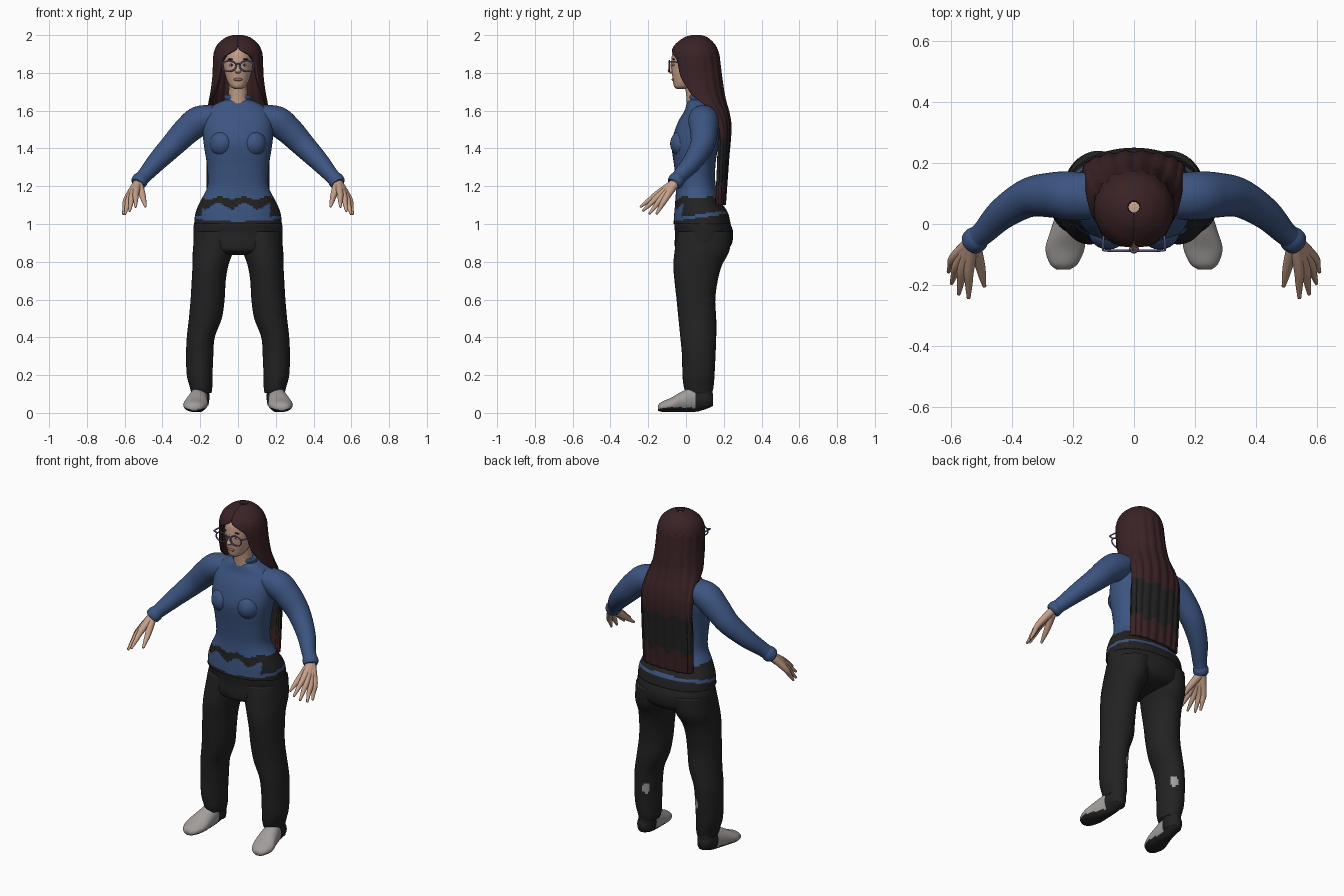
import bpy, bmesh, math
from mathutils import Vector

cube = bpy.data.objects.get("Cube")
if cube:
    bpy.data.objects.remove(cube)


def material(name, r, g, b):
    m = bpy.data.materials.new(name)
    m.diffuse_color = (r, g, b, 1)
    m.use_nodes = True
    m.node_tree.nodes["Principled BSDF"].inputs["Base Color"].default_value = (r, g, b, 1)
    return m


BLUE = material("sweater blue", .045, .09, .22)
BLACK = material("charcoal black", .016, .016, .016)
HAIR = material("dark auburn", .042, .016, .018)
SKIN = material("skin", .56, .35, .25)
GREY = material("shoe grey", .36, .34, .33)
LILAC = material("frame lilac", .14, .12, .28)
LIP = material("lip rose", .34, .13, .11)
WHITE = material("eye white", .6, .57, .55)


def smooth(keys, n=8):
    """Catmull-Rom samples through a list of equal-length tuples."""
    out = []
    for i in range(len(keys) - 1):
        p = [keys[max(0, min(len(keys) - 1, i + k))] for k in (-1, 0, 1, 2)]
        for j in range(n):
            t = j / n
            out.append(tuple(b + .5 * t * (c - a + t * (2*a - 5*b + 4*c - d + t * (3*(b - c) + d - a)))
                             for a, b, c, d in zip(*p)))
    return out + [tuple(keys[-1])]


def skin_rows(name, rows, mats, rule=None, closed=True):
    """Bridge rows of points into one smooth surface; rule picks each face's material."""
    bm = bmesh.new()
    vs = [[bm.verts.new(p) for p in row] for row in rows]
    n = len(rows[0])
    for a, b in zip(vs, vs[1:]):
        for i in range(n if closed else n - 1):
            j = (i + 1) % n
            bm.faces.new((a[i], a[j], b[j], b[i]))
    if closed:
        bm.faces.new(vs[0])
        bm.faces.new(vs[-1])
    bmesh.ops.recalc_face_normals(bm, faces=bm.faces)
    if rule:
        bm.normal_update()
        for f in bm.faces:
            f.material_index = rule(f.calc_center_median(), f.normal)
    me = bpy.data.meshes.new(name)
    bm.to_mesh(me)
    bm.free()
    for m in mats:
        me.materials.append(m)
    me.shade_smooth()
    ob = bpy.data.objects.new(name, me)
    bpy.context.collection.objects.link(ob)
    return ob


def loft(name, keys, mats, rule=None, axis="Z", side=1, seg=40, power=1, floor=None, n=8):
    """Oval rings (x, y, z, a, b) across an axis, or across the path when axis is T."""
    ks = smooth(keys, n)
    rows = []
    for i, (x, y, z, a, b) in enumerate(ks):
        u, v = Vector((1, 0, 0)), Vector((0, 1, 0) if axis == "Z" else (0, 0, 1))
        if axis == "T":
            t = (Vector(ks[min(i + 1, len(ks) - 1)][:3]) - Vector(ks[max(i - 1, 0)][:3])).normalized()
            u = t.cross(Vector((0, 0, 1))).normalized()
            v = u.cross(t)
        row = []
        for k in range(seg):
            c, s = math.cos(math.tau * k / seg), math.sin(math.tau * k / seg)
            p = Vector((x, y, z)) + u * a * math.copysign(abs(c)**power, c) + v * b * math.copysign(abs(s)**power, s)
            if floor is not None:
                p.z = max(p.z, floor)
            row.append((p.x * side, p.y, p.z))
        rows.append(row)
    return skin_rows(name, rows, mats, rule)


def span(z, rx, front, back, x=0):
    return (x, (front + back) / 2, z, rx, (back - front) / 2)


def blob(name, loc, scale, mat):
    bpy.ops.mesh.primitive_uv_sphere_add(segments=24, ring_count=14, radius=1, location=loc)
    ob = bpy.context.object
    ob.name, ob.scale = name, scale
    ob.data.materials.append(mat)
    ob.data.shade_smooth()
    return ob


def wire(name, points, radius, mat, cyclic=False):
    cu = bpy.data.curves.new(name, "CURVE")
    cu.dimensions, cu.bevel_depth, cu.bevel_resolution = "3D", radius, 2
    sp = cu.splines.new("POLY")
    sp.points.add(len(points) - 1)
    for q, p in zip(sp.points, points):
        q.co = (*p, 1)
    sp.use_cyclic_u = cyclic
    cu.materials.append(mat)
    ob = bpy.data.objects.new(name, cu)
    bpy.context.collection.objects.link(ob)


# Sweater body, with the dark waistband showing through above the hem
def waist_rule(c, n):
    hem = 1.015 + .14 * (c.y + .06)
    front = c.y < 0 and abs(c.x + .01) < .18
    low = 1.095 + .018 * math.sin(c.x * 45) if front else hem + .018
    high = 1.138 + .008 * math.sin(c.x * 50)
    return int(c.z < hem or low < c.z < high)


torso = [(1.0, .232, -.066, .236), (1.06, .225, -.062, .222), (1.12, .2, -.057, .185),
         (1.2, .162, -.053, .158), (1.3, .163, -.062, .155), (1.4, .178, -.075, .168),
         (1.46, .185, -.07, .178), (1.54, .185, -.042, .183), (1.6, .165, -.008, .175),
         (1.64, .11, .005, .15), (1.66, .06, .02, .13)]
loft("sweater_body", [span(*k) for k in torso], [BLUE, BLACK], waist_rule, seg=96, power=.88)
loft("collar", [(0, .075, 1.625, .08, .066), (0, .072, 1.65, .07, .06), (0, .07, 1.67, .074, .062),
                (0, .07, 1.683, .07, .058), (0, .07, 1.68, .05, .045)], [BLUE])

# Trousers: hips, then legs
hips = [(1.06, .218, -.053, .21), (1.0, .233, -.062, .236), (.95, .236, -.058, .25),
        (.89, .232, -.06, .24), (.855, .19, -.05, .2), (.835, .06, .0, .12)]
loft("trouser_hips", [span(*k) for k in hips], [BLACK], seg=64)
leg = [(.96, .11, -.045, .24, .118), (.86, .107, -.06, .23, .132), (.78, .095, -.067, .19, .146),
       (.7, .09, -.061, .168, .155), (.6, .09, -.05, .155, .161), (.5, .087, -.04, .16, .173),
       (.4, .074, -.03, .16, .197), (.3, .072, -.021, .156, .203), (.2, .068, -.019, .151, .203),
       (.14, .06, -.012, .146, .196), (.105, .054, .0, .138, .194)]


def calf_patch(c, n):
    d = Vector((abs(c.x) - .168, c.y - .142, (c.z - .31) * .75))
    return int(d.length < .024)


foot = [(.232, -.149, .026, .022, .014), (.23, -.13, .032, .046, .026), (.226, -.08, .042, .064, .038),
        (.216, -.02, .058, .057, .056), (.206, .05, .073, .046, .068), (.202, .11, .072, .044, .05),
        (.2, .142, .066, .024, .03)]


def shoe_rule(c, n):
    return int(c.y > .05 or n.z < -.5)


# Arms, cuffs and hands, thumb first among the digits
arm = [(.1, .09, 1.575, .07, .055), (.2, .092, 1.548, .08, .078), (.27, .095, 1.495, .074, .074),
       (.345, .086, 1.418, .064, .064), (.43, .035, 1.33, .052, .052),
       (.49, -.025, 1.262, .04, .041), (.522, -.052, 1.228, .036, .038)]
cuff = [(.505, -.037, 1.246, .036, .037), (.518, -.05, 1.232, .043, .043), (.53, -.06, 1.215, .04, .04),
        (.532, -.062, 1.212, .028, .028)]
digits = {"thumb": [(.525, -.07, 1.205), (.505, -.135, 1.148), (.49, -.205, 1.092)],
          "index_finger": [(.53, -.055, 1.22), (.541, -.15, 1.16), (.542, -.243, 1.09)],
          "middle_finger": [(.53, -.055, 1.22), (.561, -.145, 1.147), (.574, -.23, 1.068)],
          "ring_finger": [(.53, -.055, 1.22), (.577, -.13, 1.135), (.598, -.195, 1.052)],
          "little_finger": [(.53, -.055, 1.22), (.589, -.11, 1.132), (.608, -.157, 1.052)]}

for side, tag in ((1, "left"), (-1, "right")):
    loft(tag + "_trouser_leg", [span(*k) for k in leg], [BLACK, GREY], calf_patch, side=side, seg=56)
    loft(tag + "_shoe", foot, [GREY, BLACK], shoe_rule, axis="Y", side=side, floor=.006)
    loft(tag + "_trouser_heel", [(.198, .085, .13, .045, .056), (.198, .088, .07, .046, .054),
                                 (.2, .09, .04, .043, .05)], [BLACK], side=side)
    loft(tag + "_sleeve", arm, [BLUE], axis="T", side=side)
    loft(tag + "_cuff", cuff, [BLUE], axis="T", side=side)
    for name, path in digits.items():
        mid = tuple((a + b) / 2 for a, b in zip(path[1], path[2]))
        widths = (.024, .017, .0125, .006)
        loft(f"{tag}_{name}", [(*p, w, w) for p, w in zip((path[0], path[1], mid, path[2]), widths)],
             [SKIN], axis="T", side=side, seg=16, n=5)
    blob(tag + "_bust", (side * .085, -.02, 1.425), (.066, .064, .07), BLUE)

# Head and neck
head = [(1.715, .02, -.05, .0), (1.73, .042, -.064, .04), (1.77, .062, -.071, .085), (1.82, .074, -.077, .12),
        (1.87, .08, -.077, .135), (1.92, .078, -.066, .14), (1.965, .05, -.02, .11)]
loft("head", [span(*k) for k in head], [SKIN], seg=48)
loft("neck", [(0, .06, 1.63, .058, .055), (0, .05, 1.69, .05, .05), (0, .04, 1.77, .048, .05)], [SKIN])
loft("nose", [(0, -.07, 1.858, .006, .008), (0, -.076, 1.83, .01, .012), (0, -.08, 1.81, .016, .017),
              (0, -.076, 1.798, .01, .008)], [SKIN], seg=20)
blob("lips", (0, -.068, 1.765), (.024, .008, .008), LIP)
for side, tag in ((1, "left"), (-1, "right")):
    blob(tag + "_eye", (side * .034, -.066, 1.842), (.014, .006, .007), WHITE)
    blob(tag + "_iris", (side * .034, -.07, 1.842), (.006, .004, .006), BLACK)
    blob(tag + "_eyebrow", (side * .037, -.066, 1.872), (.019, .006, .004), HAIR)
    # Glasses
    ring = [(side * .047 + .037 * math.cos(t * math.tau / 28), -.088,
             1.836 + .028 * math.sin(t * math.tau / 28)) for t in range(28)]
    wire(tag + "_lens_frame", ring, .004, LILAC, True)
    wire(tag + "_temple", [(side * .078, -.088, 1.853), (side * .102, -.086, 1.858),
                           (side * .102, -.07, 1.858), (side * .096, .02, 1.856)], .004, LILAC)
wire("glasses_bridge", [(-.014, -.088, 1.846), (0, -.09, 1.85), (.014, -.088, 1.846)], .004, LILAC)

# Long hair: a shell open at the face that narrows to a panel down the back
hair = [(1.992, .02, .035, .075, 0), (1.98, .06, -.005, .11, 0), (1.95, .098, -.046, .143, 0),
        (1.92, .115, -.066, .16, .1), (1.89, .122, -.072, .168, .55), (1.85, .124, -.072, .173, .75),
        (1.78, .127, -.065, .182, .88), (1.7, .137, -.05, .193, 1.15), (1.64, .148, .0, .206, 1.4),
        (1.58, .155, .07, .222, 1.5), (1.5, .16, .12, .23, 1.55), (1.35, .16, .13, .218, 1.57),
        (1.2, .158, .13, .207, 1.57), (1.1, .155, .13, .2, 1.57)]
rows = []
for z, rx, front, back, gap in smooth(hair):
    gap = max(gap, .0)
    turns = [gap + (math.tau - 2 * gap) * k / 72 for k in range(73)]
    rows.append([(rx * math.sin(t), (front + back) / 2 - (back - front) / 2 * math.cos(t)
                  + .003 * math.cos(17 * t) * (z < 1.9), z) for t in turns])


def hair_rule(c, n):
    wobble = .02 * math.sin(c.x * 60)
    return int(1.22 + wobble < c.z < 1.44 + .5 * wobble)


shell = skin_rows("long_hair", rows, [HAIR, BLACK], hair_rule, closed=False)
thick = shell.modifiers.new("thickness", "SOLIDIFY")
thick.thickness, thick.offset = .018, 0
